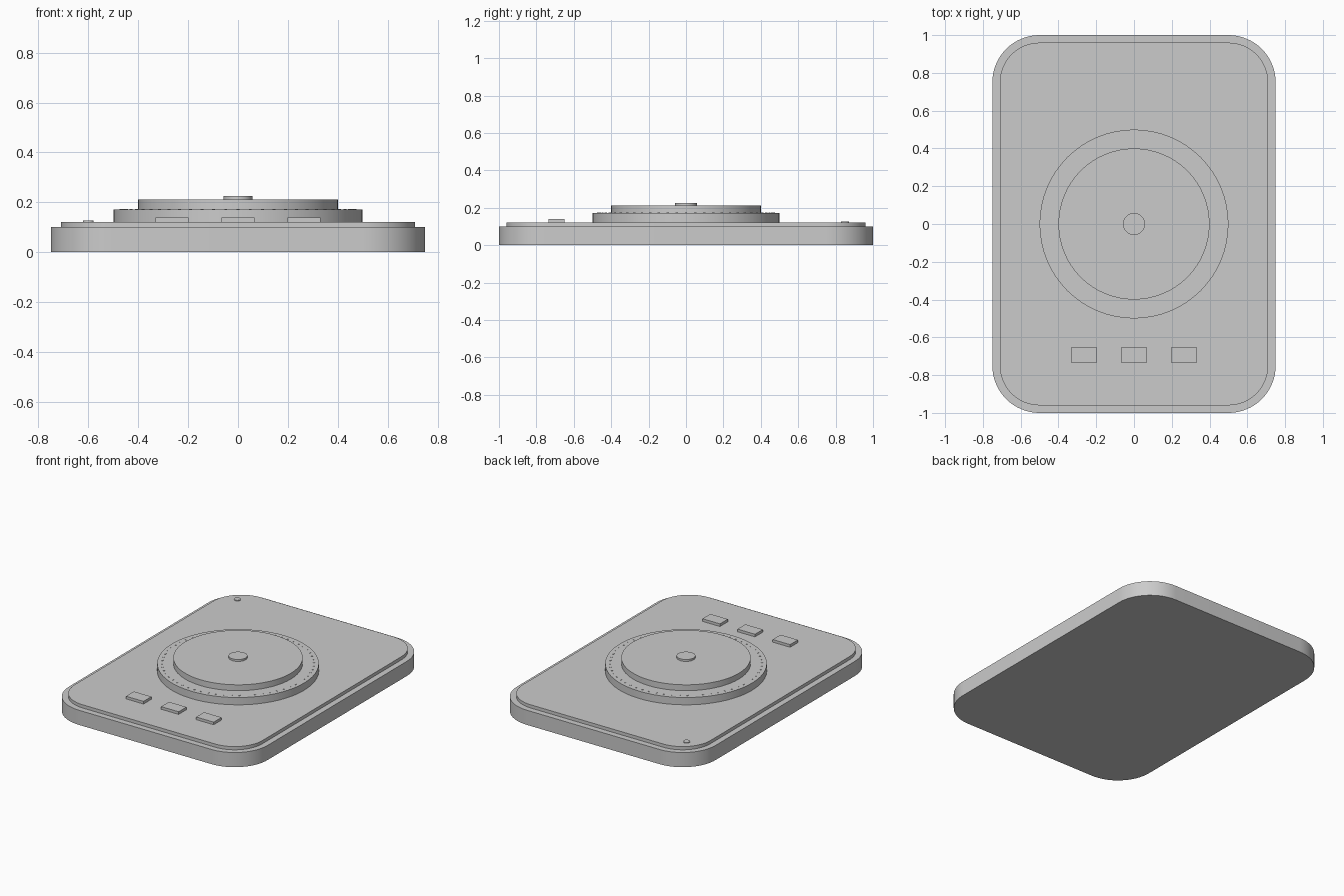
import bpy, bmesh, math

if "Cube" in bpy.data.objects:
    bpy.data.objects.remove(bpy.data.objects["Cube"])


def finish(name, bm):
    bmesh.ops.recalc_face_normals(bm, faces=bm.faces)
    me = bpy.data.meshes.new(name)
    bm.to_mesh(me)
    bm.free()
    ob = bpy.data.objects.new(name, me)
    bpy.context.collection.objects.link(ob)
    bpy.context.view_layer.objects.active = ob
    ob.select_set(True)
    bpy.ops.object.shade_smooth_by_angle(angle=math.radians(30))
    ob.select_set(False)
    return ob


def extrude_outline(bm, pts, z0, z1):
    face = bm.faces.new([bm.verts.new((x, y, z0)) for x, y in pts])
    new = bmesh.ops.extrude_face_region(bm, geom=[face], use_keep_orig=True)["geom"]
    bmesh.ops.translate(bm, vec=(0, 0, z1 - z0),
                        verts=[g for g in new if isinstance(g, bmesh.types.BMVert)])


def circle(cx, cy, r, n):
    return [(cx + r * math.cos(2 * math.pi * i / n),
             cy + r * math.sin(2 * math.pi * i / n)) for i in range(n)]


def rounded_rect(w, d, r, steps=16):
    pts = []
    for q, (sx, sy) in enumerate(((1, 1), (-1, 1), (-1, -1), (1, -1))):
        for i in range(steps + 1):
            a = math.pi / 2 * (q + i / steps)
            pts.append((sx * (w / 2 - r) + r * math.cos(a),
                        sy * (d / 2 - r) + r * math.sin(a)))
    return pts


def slab(name, pts, z0, z1):
    bm = bmesh.new()
    extrude_outline(bm, pts, z0, z1)
    return finish(name, bm)


# Case and raised top plate
slab("base_case", rounded_rect(1.5, 2.0, 0.25), 0, 0.10)
slab("top_plate", rounded_rect(1.42, 1.92, 0.21), 0.10, 0.122)

# Stepped round platter with centre hub
slab("platter_ring", circle(0, 0, 0.5, 64), 0.122, 0.172)
slab("platter_disc", circle(0, 0, 0.4, 64), 0.172, 0.212)
slab("centre_hub", circle(0, 0, 0.058, 32), 0.212, 0.225)

# Tiny marker dots around the platter rim
bm = bmesh.new()
for x, y in circle(0, 0, 0.47, 60):
    extrude_outline(bm, circle(x, y, 0.006, 8), 0.172, 0.174)
finish("rim_marks", bm)

# Row of push buttons
for i, label in enumerate(("left", "middle", "right")):
    bm = bmesh.new()
    x = (i - 1) * 0.265
    extrude_outline(bm, [(x - 0.066, -0.735), (x + 0.066, -0.735),
                         (x + 0.066, -0.65), (x - 0.066, -0.65)], 0.122, 0.14)
    finish(label + "_button", bm)

# Indicator light in the back left corner
slab("indicator_light", circle(-0.6, 0.85, 0.021, 24), 0.122, 0.127)
